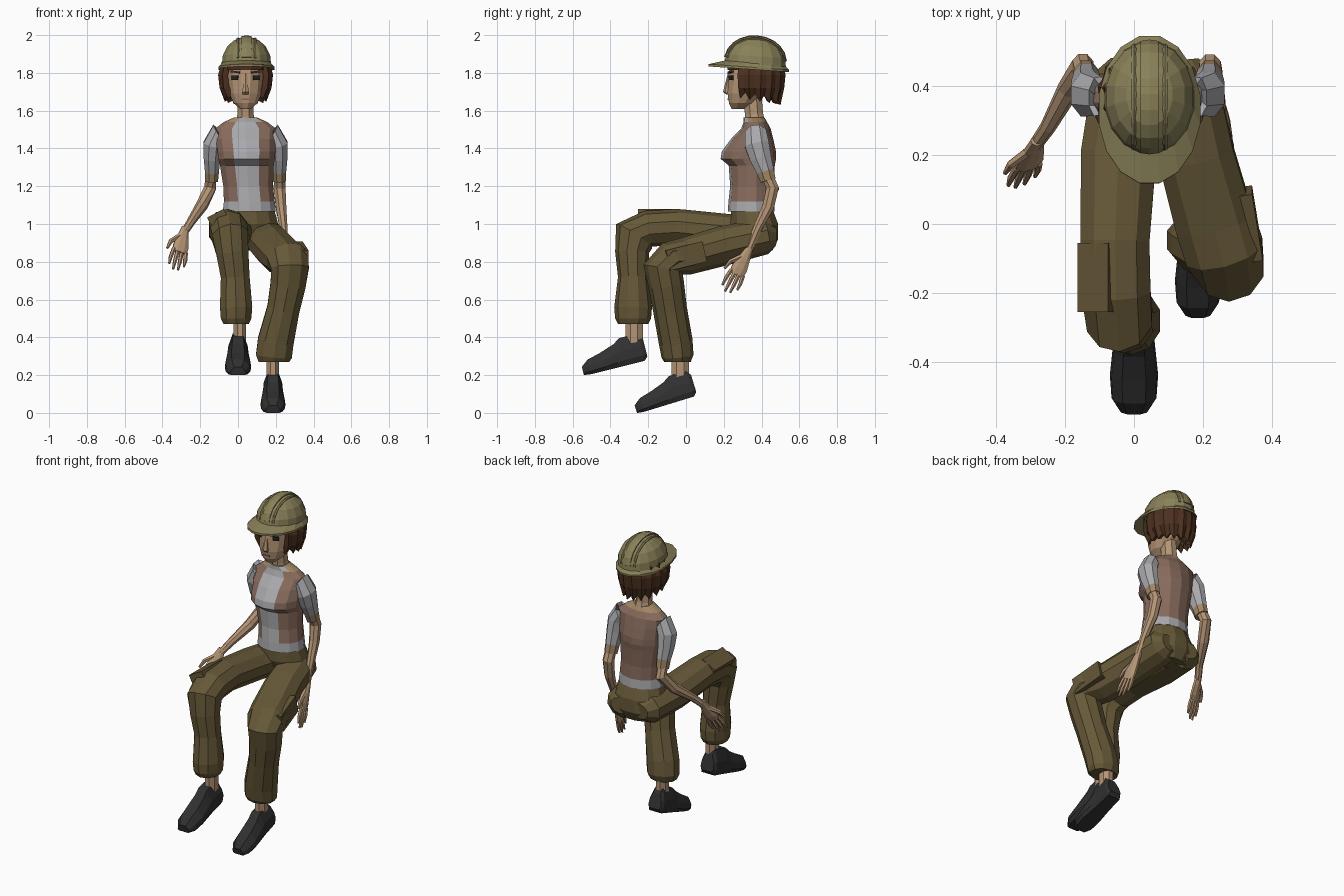
import bpy, bmesh, math
from mathutils import Vector, Matrix


def mat(name, r, g, b):
    m = bpy.data.materials.new(name)
    m.diffuse_color = (r, g, b, 1)
    return m


SKIN = mat("skin", .46, .30, .18)
PANTS = mat("pants_cloth", .135, .10, .04)
POCKET = mat("pocket_cloth", .12, .088, .035)
SHOE = mat("shoe_dark", .03, .03, .03)
HAIR = mat("hair_brown", .075, .03, .014)
HELMET = mat("helmet_olive", .25, .22, .10)
VEST = mat("vest_mauve", .25, .15, .11)
SHIRT = mat("shirt_grey", .40, .40, .42)
TRIM = mat("trim_tan", .36, .24, .13)
DARK = mat("eye_dark", .02, .015, .015)
LIP = mat("lip", .26, .13, .09)


def finish(name, bm, mats, pick=None, xf=None):
    bmesh.ops.recalc_face_normals(bm, faces=bm.faces)
    if pick:
        for f in bm.faces:
            f.material_index = pick(f.calc_center_median())
    if xf:
        bmesh.ops.transform(bm, matrix=xf, verts=bm.verts)
    me = bpy.data.meshes.new(name)
    bm.to_mesh(me)
    bm.free()
    for m in mats:
        me.materials.append(m)
    ob = bpy.data.objects.new(name, me)
    bpy.context.collection.objects.link(ob)
    return ob


def skin_rings(name, rings, mats, pick=None, xf=None):
    """Bridge equal closed rings of points and cap both ends."""
    bm = bmesh.new()
    vs = [[bm.verts.new(p) for p in r] for r in rings]
    n = len(vs[0])
    for r0, r1 in zip(vs, vs[1:]):
        for i in range(n):
            bm.faces.new((r0[i], r0[(i + 1) % n], r1[(i + 1) % n], r1[i]))
    bm.faces.new(vs[0])
    bm.faces.new(vs[-1])
    return finish(name, bm, mats, pick, xf)


def tube(name, pts, mats, n=10, side=(1, 0, 0), flat=False, pick=None, xf=None):
    """Loft ellipses (x, y, z, a, b) along a path; flat keeps rings level."""
    rings = []
    for i, p in enumerate(pts):
        c = Vector(p[:3])
        lo, hi = pts[max(i - 1, 0)], pts[min(i + 1, len(pts) - 1)]
        t = Vector((0, 0, 1)) if flat else (Vector(hi[:3]) - Vector(lo[:3])).normalized()
        s = Vector(side)
        s = (s - t * s.dot(t)).normalized()
        u = t.cross(s)
        angs = [2 * math.pi * (k + .5) / n for k in range(n)]
        rings.append([c + s * p[3] * math.cos(a) + u * p[4] * math.sin(a) for a in angs])
    return skin_rings(name, rings, mats, pick, xf)


def box(name, loc, size, m, rot=(0, 0, 0)):
    bm = bmesh.new()
    bmesh.ops.create_cube(bm, size=1)
    xf = Matrix.Translation(loc)
    for ang, ax in zip(rot, "XYZ"):
        xf = xf @ Matrix.Rotation(math.radians(ang), 4, ax)
    return finish(name, bm, [m], xf=xf @ Matrix.Diagonal((*size, 1)))


# Trousers: pelvis and two bent legs
tube("pelvis", [(.06, .40, .86, .10, .06), (.06, .38, .92, .165, .112), (.06, .362, 1.0, .158, .13),
                (.06, .347, 1.085, .134, .113)], [PANTS], 12, flat=True)
tube("right_trouser_leg", [
    (-.01, .475, .935, .06, .05), (-.015, .42, .94, .11, .095), (-.045, .2, .96, .115, .095),
    (-.055, -.05, .985, .105, .095), (-.052, -.2, .975, .105, .097), (-.042, -.275, .935, .1, .115),
    (-.03, -.285, .85, .09, .09), (-.015, -.28, .72, .08, .08), (-.01, -.28, .56, .09, .1),
    (-.01, -.28, .50, .085, .095), (-.01, -.28, .47, .07, .08)], [PANTS])
tube("left_trouser_leg", [
    (.13, .475, .935, .06, .05), (.135, .42, .935, .11, .095), (.18, .2, .885, .115, .105),
    (.235, 0, .83, .12, .10), (.262, -.08, .815, .12, .095), (.275, -.122, .765, .105, .105),
    (.265, -.105, .68, .098, .095), (.24, -.085, .55, .09, .09), (.2, -.055, .38, .1, .09),
    (.19, -.045, .3, .1, .085), (.19, -.045, .27, .085, .07)], [PANTS])
box("right_thigh_pocket", (-.108, -.155, 1.035), (.1, .2, .05), POCKET, (0, -28, 0))
box("left_thigh_pocket", (.338, .0, .83), (.04, .2, .11), POCKET, (14, 0, 9))


# Shoes: flat-soled cross sections running from heel to toe
SECTION = [(-.8, 0), (-1, .2), (-.93, .55), (-.5, 1), (.5, 1), (.93, .55), (1, .2), (.8, 0)]
SHOE_RINGS = [(0, .045, .02, .12), (-.02, .055, 0, .15), (-.12, .058, 0, .15), (-.16, .062, 0, .125),
              (-.24, .07, 0, .098), (-.31, .065, 0, .08), (-.35, .04, .005, .05)]


def foot(tag, heel, tilt, scale, ankle):
    rings = [[Vector((x * w, y, z0 + (z1 - z0) * h)) for x, h in SECTION] for y, w, z0, z1 in SHOE_RINGS]
    xf = Matrix.Translation(heel) @ Matrix.Rotation(math.radians(tilt), 4, "X") @ Matrix.Scale(scale, 4)
    skin_rings(tag + "_shoe", rings, [SHOE], xf=xf)
    x, y, z = ankle
    tube(tag + "_ankle", [(x, y, z, .036, .05), (x, y, z + .2, .036, .05)], [SKIN], 8)


foot("right", (0, -.2, .28), 14, 1, (.01, -.275, .35))
foot("left", (.185, .06, .092), 17, .95, (.185, -.03, .17))


# Shirt with mauve side panels and a pale centre strip
def shirt_colour(c):
    if c.z < 1.1 or (abs(c.x - .045) < .05 and c.y < .33):
        return 0
    return 2 if c.z > 1.55 else 1


tube("shirt", [
    (.06, .345, 1.065, .144, .124), (.06, .345, 1.12, .138, .12), (.054, .348, 1.2, .135, .114),
    (.047, .348, 1.31, .146, .122), (.045, .33, 1.345, .154, .147),
    (.045, .333, 1.385, .157, .143), (.04, .35, 1.45, .162, .112), (.04, .37, 1.505, .165, .078),
    (.04, .367, 1.54, .118, .062), (.04, .36, 1.565, .06, .055)],
    [SHIRT, VEST, TRIM], 14, flat=True, pick=shirt_colour)


# Arms: sleeves mirror about the body line, forearms and hands are posed
def hand(tag, wrist, direction, across, k=1.2):
    w, d, s = Vector(wrist), Vector(direction).normalized() * k, Vector(across)
    s = (s - d * s.dot(d) / d.length_squared).normalized()
    tube(tag + "_palm", [(*(w + d * t), a, b) for t, a, b in
                         [(-.02, .02, .018), (.03, .034, .018), (.08, .046, .017), (.11, .042, .013)]],
         [SKIN], 8, side=s)
    for i, ln in enumerate((.08, .1, .095, .07)):
        o = s * (i - 1.5) * .023
        tube(f"{tag}_finger_{i + 1}", [(*(w + o + d * .1), .012, .012),
                                       (*(w + o * 1.2 + d * (.1 + ln * .55)), .011, .011),
                                       (*(w + o * 1.2 + d * (.1 + ln)), .006, .006)], [SKIN], 6, side=s)
    tube(tag + "_thumb", [(*(w - s * .02 + d * .03), .015, .015), (*(w - s * .06 + d * .07), .013, .013),
                          (*(w - s * .07 + d * .11), .007, .007)], [SKIN], 6, side=s)


for tag, sg in (("left", 1), ("right", -1)):
    X = lambda x: .04 + sg * x
    tube(tag + "_sleeve", [(X(.08), .37, 1.475, .05, .05), (X(.145), .37, 1.48, .055, .06),
                           (X(.174), .376, 1.42, .054, .07), (X(.178), .395, 1.35, .047, .062),
                           (X(.178), .42, 1.28, .04, .05), (X(.18), .435, 1.23, .037, .044)],
         [SHIRT, TRIM], 8, pick=lambda c: int(c.z < 1.27))
tube("left_forearm", [(.22, .42, 1.28, .03, .033), (.22, .458, 1.19, .034, .036), (.228, .435, 1.09, .03, .034),
                      (.242, .375, .97, .022, .025), (.25, .33, .86, .018, .022)], [SKIN], 8)
tube("right_forearm", [(-.14, .42, 1.28, .03, .033), (-.148, .46, 1.19, .034, .036),
                       (-.19, .39, 1.10, .033, .033), (-.25, .28, 1.01, .023, .023),
                       (-.285, .23, .955, .02, .02)], [SKIN], 8)
hand("left", (.254, .325, .85), (.03, -.11, -.22), (-.15, 1, -.4))
hand("right", (-.285, .23, .96), (-.05, -.13, -.22), (1, .35, -.2))

# Neck, head and face
tube("neck", [(.04, .37, 1.52, .06, .06), (.04, .36, 1.58, .046, .052), (.04, .35, 1.7, .046, .052)], [SKIN], 8)
tube("head", [(.04, .275, 1.61, .03, .035), (.04, .295, 1.64, .066, .07), (.04, .315, 1.69, .088, .098),
              (.04, .335, 1.76, .098, .115), (.04, .345, 1.85, .098, .12)], [SKIN], 12, flat=True)
tube("nose", [(.04, .225, 1.685, .018, .012), (.04, .218, 1.70, .02, .022), (.04, .224, 1.75, .012, .015),
              (.04, .232, 1.80, .01, .01)], [SKIN], 6, flat=True)
box("mouth", (.04, .227, 1.66), (.045, .012, .008), LIP)
for tag, sg in (("left", 1), ("right", -1)):
    box(tag + "_eye", (.04 + sg * .056, .239, 1.775), (.036, .012, .024), DARK, (0, 0, sg * 24))
    box(tag + "_eyebrow", (.04 + sg * .054, .236, 1.805), (.05, .014, .01), HAIR, (0, sg * -8, sg * 24))

# Hair: a jagged shell round the back and sides
bm = bmesh.new()
N, cols = 22, []
for i in range(N + 1):
    a = math.radians(-124 + 248 * i / N)
    back = (1 + math.cos(a)) / 2
    tip = 1.675 - .045 * back + (.035 if i % 2 else 0)
    bump = .008 if i % 2 else 0
    cols.append([bm.verts.new((.04 + (rx - bump) * math.sin(a), .365 + (ry - bump) * math.cos(a), z))
                 for rx, ry, z in ((.128, .15, 1.86), (.148, .165, 1.79), (.14, .158, 1.72), (.112, .138, tip))])
for c0, c1 in zip(cols, cols[1:]):
    for k in range(3):
        bm.faces.new((c0[k], c1[k], c1[k + 1], c0[k + 1]))
hair = finish("hair", bm, [HAIR])
sol = hair.modifiers.new("thickness", "SOLIDIFY")
sol.thickness, sol.offset = .03, -1
tube("hair_fringe", [(.04, .335, 1.815, .112, .118), (.04, .345, 1.86, .115, .13)], [HAIR], 12, flat=True)

# Hard hat: dome, brim and raised ribs, tipped slightly back
TIP = Matrix.Translation((.045, .35, 1.83)) @ Matrix.Rotation(math.radians(-4), 4, "X")
DOME = [(0, .134, .168), (.06, .128, .16), (.11, .104, .132), (.142, .068, .09), (.16, .025, .035)]
tube("helmet_dome", [(0, .015, z, a, b) for z, a, b in DOME], [HELMET], 16, flat=True, xf=TIP)
tube("helmet_brim", [(0, .01, .012, .125, .155), (0, -.018, -.012, .15, .218), (0, -.018, .0, .15, .218),
                     (0, .01, .025, .128, .16)], [HELMET], 16, flat=True, xf=TIP)
for name, x, w, k in (("centre", 0, .03, 1), ("left", .045, .008, .93), ("right", -.045, .008, .93)):
    arc = [(x, .015 + .162 * k * math.cos(t), .162 * k * math.sin(t) ** .8, w, .008)
           for t in [math.pi * (.06 + .88 * i / 10) for i in range(11)]]
    tube(f"helmet_{name}_rib", arc, [HELMET], 6, xf=TIP)
